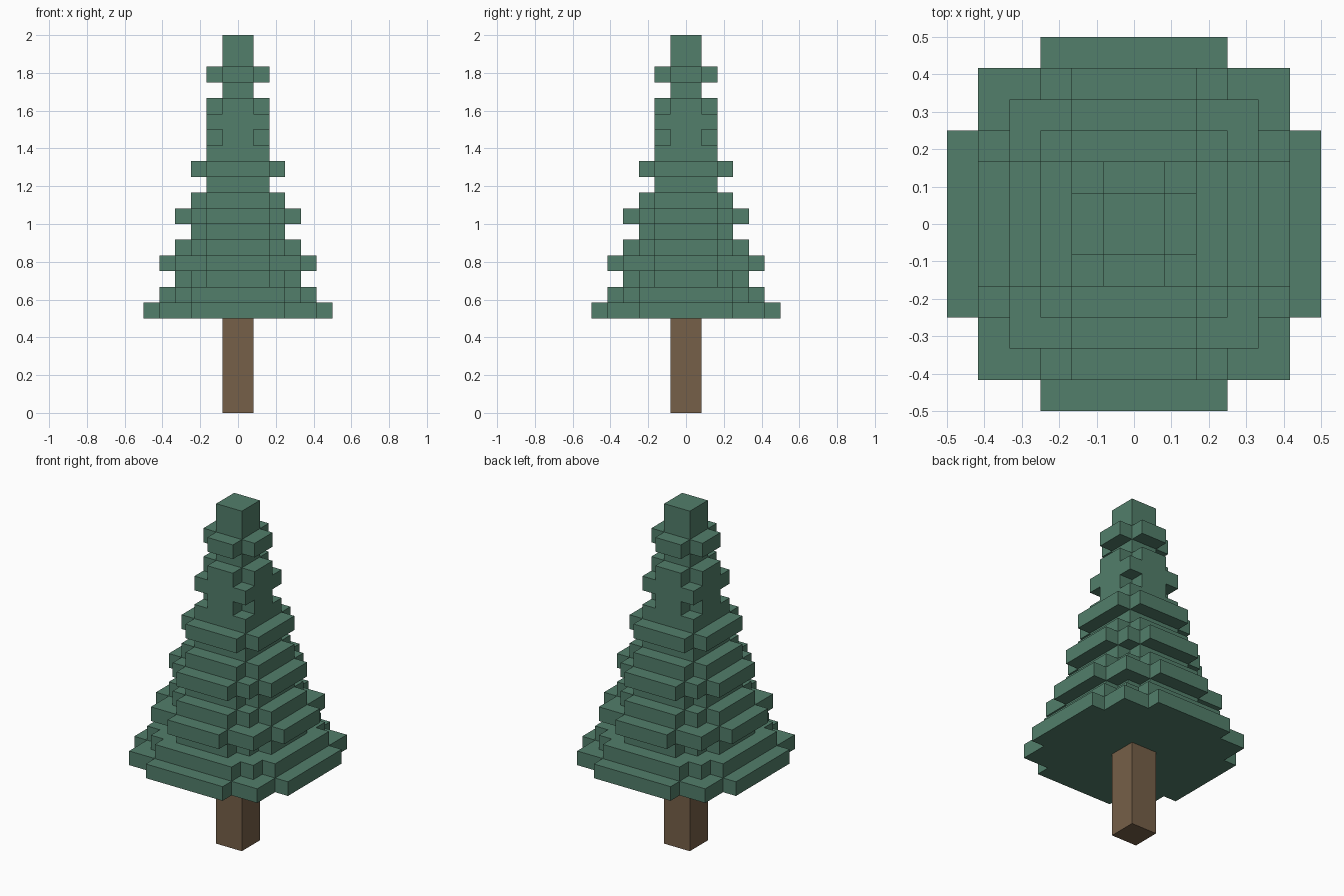
import bpy, bmesh

if "Cube" in bpy.data.objects:
    bpy.data.objects.remove(bpy.data.objects["Cube"])

U = 1 / 12          # edge of one block
BASE = 6            # foliage starts this many blocks up

# each layer: (arm reach, arm half-width, core half-size), bottom to top
LAYERS = [
    (6, 3, 5), (5, 3, 4), (4, 2, 3), (5, 2, 4), (4, 2, 3), (3, 2, 2),
    (4, 2, 3), (3, 2, 2), (2, 2, 2), (3, 2, 2), (2, 2, 2), (2, 1, 1),
    (2, 2, 2), (2, 1, 1), (1, 1, 1), (2, 1, 1), (1, 1, 1), (1, 1, 1),
]


def material(name, rgb):
    m = bpy.data.materials.new(name)
    m.diffuse_color = (*rgb, 1)
    m.use_nodes = True
    m.node_tree.nodes["Principled BSDF"].inputs["Base Color"].default_value = m.diffuse_color
    return m


def block_object(name, cells, mat):
    """Outer shell of a set of unit blocks as a flat-faced mesh."""
    bm = bmesh.new()
    verts = {}

    def vert(p):
        if p not in verts:
            verts[p] = bm.verts.new([c * U for c in p])
        return verts[p]

    for cell in cells:
        for axis in range(3):
            a, b = (axis + 1) % 3, (axis + 2) % 3
            for side in (0, 1):
                near = list(cell)
                near[axis] += 2 * side - 1
                if tuple(near) in cells:
                    continue
                quad = []
                for da, db in ((0, 0), (1, 0), (1, 1), (0, 1)):
                    p = list(cell)
                    p[axis] += side
                    p[a] += da
                    p[b] += db
                    quad.append(vert(tuple(p)))
                bm.faces.new(quad if side else quad[::-1])
    mesh = bpy.data.meshes.new(name)
    bm.to_mesh(mesh)
    bm.free()
    mesh.materials.append(mat)
    obj = bpy.data.objects.new(name, mesh)
    bpy.context.collection.objects.link(obj)
    return obj


# foliage: every layer is a square core with a cross of arms
foliage = set()
for i, (reach, width, core) in enumerate(LAYERS):
    for hx, hy in ((reach, width), (width, reach), (core, core)):
        foliage |= {(x, y, BASE + i) for x in range(-hx, hx) for y in range(-hy, hy)}
block_object("foliage", foliage, material("needle_green", (0.085, 0.21, 0.145)))

# trunk
trunk = {(x, y, z) for x in (-1, 0) for y in (-1, 0) for z in range(BASE)}
block_object("trunk", trunk, material("bark_brown", (0.18, 0.115, 0.065)))
